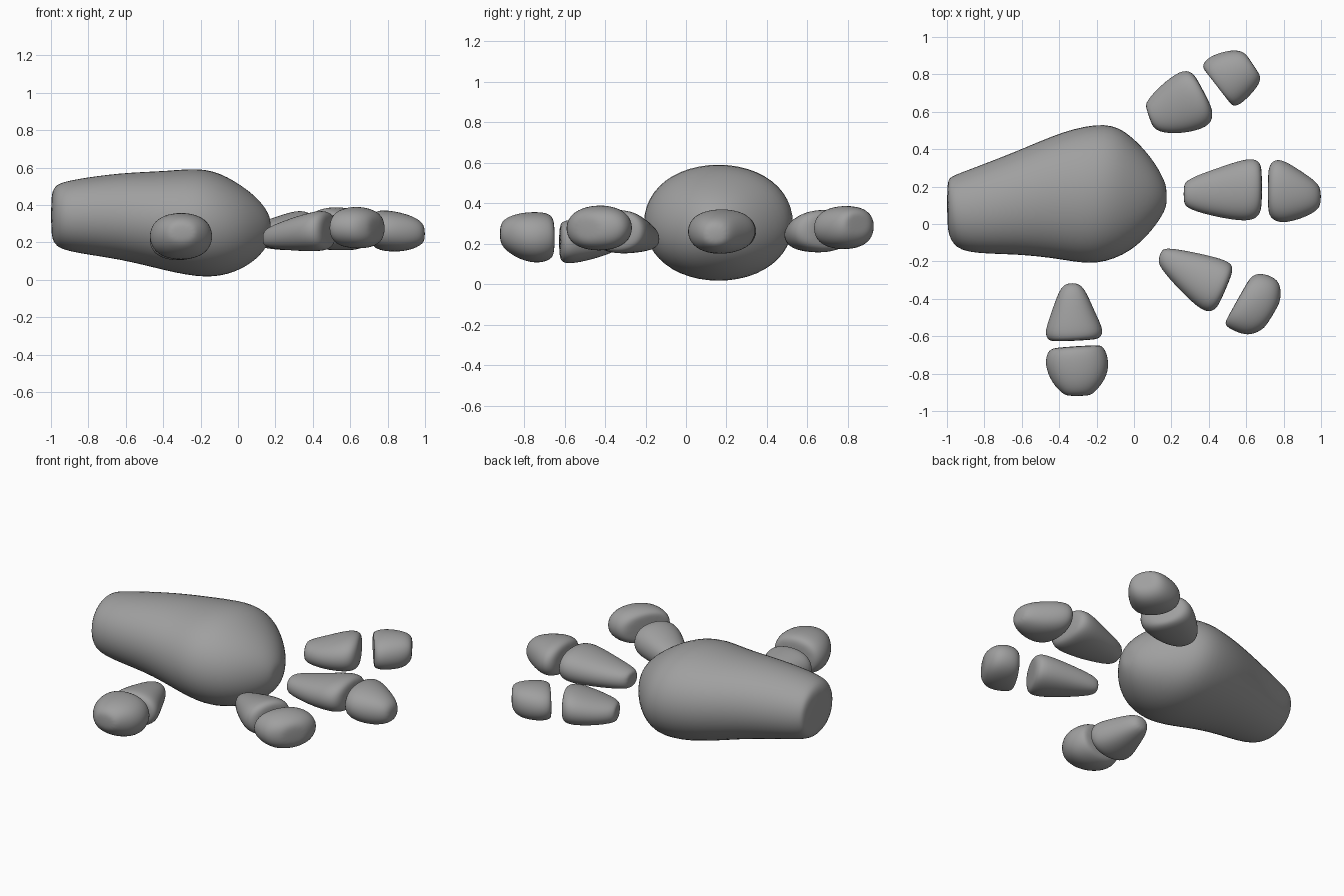
import bpy
import bmesh
import math
from mathutils import Vector

stone = bpy.data.materials.new("stone_grey")
stone.diffuse_color = (0.35, 0.35, 0.35, 1.0)

SIDES = 12


def loft(name, sections, power=2.25):
    """Rounded boulder lofted through sections: left xy, right xy, low z, high z."""
    bm = bmesh.new()
    rings = []
    for x1, y1, x2, y2, z0, z1 in sections:
        centre = Vector(((x1 + x2) / 2, (y1 + y2) / 2, (z0 + z1) / 2))
        side = Vector((x2 - x1, y2 - y1, 0)) * 0.52
        up = Vector((0, 0, (z1 - z0) * 0.52))
        ring = []
        for i in range(SIDES):
            a = math.tau * i / SIDES
            c, s = math.cos(a), math.sin(a)
            c = math.copysign(abs(c) ** (2 / power), c)
            s = math.copysign(abs(s) ** (2 / power), s)
            ring.append(bm.verts.new(centre + side * c + up * s))
        rings.append(ring)
    for a, b in zip(rings, rings[1:]):
        for i in range(SIDES):
            j = (i + 1) % SIDES
            bm.faces.new((a[i], a[j], b[j], b[i]))
    bm.faces.new(rings[0])
    bm.faces.new(rings[-1])
    bmesh.ops.recalc_face_normals(bm, faces=bm.faces)
    for f in bm.faces:
        f.smooth = True
    mesh = bpy.data.meshes.new(name)
    bm.to_mesh(mesh)
    bm.free()
    mesh.materials.append(stone)
    obj = bpy.data.objects.new(name, mesh)
    bpy.context.collection.objects.link(obj)
    mod = obj.modifiers.new("round", 'SUBSURF')
    mod.levels = mod.render_levels = 2
    return obj


# Forearm swelling into the palm
loft("forearm", [
    (-1.00, -0.02, -1.00, 0.22, 0.24, 0.45),
    (-0.98, -0.09, -0.985, 0.25, 0.19, 0.50),
    (-0.92, -0.16, -0.94, 0.27, 0.15, 0.53),
    (-0.62, -0.16, -0.62, 0.39, 0.11, 0.575),
    (-0.38, -0.19, -0.38, 0.50, 0.045, 0.58),
    (-0.20, -0.225, -0.14, 0.55, 0.005, 0.605),
    (-0.01, -0.15, -0.02, 0.48, 0.035, 0.53),
    (0.11, -0.02, 0.10, 0.35, 0.11, 0.44),
    (0.165, 0.07, 0.16, 0.24, 0.19, 0.36),
    (0.175, 0.11, 0.175, 0.19, 0.24, 0.31),
], power=2.1)

# Thumb
loft("thumb_base", [
    (-0.36, -0.315, -0.30, -0.315, 0.19, 0.25),
    (-0.40, -0.35, -0.26, -0.35, 0.16, 0.29),
    (-0.44, -0.47, -0.21, -0.47, 0.12, 0.31),
    (-0.48, -0.58, -0.16, -0.57, 0.10, 0.32),
    (-0.46, -0.62, -0.18, -0.61, 0.11, 0.31),
    (-0.43, -0.63, -0.22, -0.62, 0.14, 0.28),
])
loft("thumb_tip", [
    (-0.41, -0.66, -0.19, -0.645, 0.16, 0.30),
    (-0.46, -0.67, -0.16, -0.655, 0.12, 0.35),
    (-0.48, -0.75, -0.13, -0.74, 0.10, 0.36),
    (-0.44, -0.85, -0.15, -0.83, 0.13, 0.35),
    (-0.38, -0.91, -0.21, -0.90, 0.18, 0.32),
    (-0.35, -0.92, -0.24, -0.92, 0.22, 0.28),
])

# First finger
loft("first_finger_base", [
    (0.13, -0.19, 0.145, -0.14, 0.19, 0.25),
    (0.135, -0.23, 0.18, -0.125, 0.17, 0.28),
    (0.24, -0.35, 0.34, -0.155, 0.155, 0.33),
    (0.37, -0.475, 0.51, -0.195, 0.15, 0.375),
    (0.43, -0.465, 0.53, -0.235, 0.165, 0.36),
    (0.46, -0.42, 0.52, -0.28, 0.20, 0.33),
])
loft("first_finger_tip", [
    (0.50, -0.50, 0.60, -0.32, 0.21, 0.34),
    (0.48, -0.54, 0.64, -0.26, 0.18, 0.375),
    (0.53, -0.57, 0.72, -0.27, 0.165, 0.395),
    (0.61, -0.60, 0.785, -0.31, 0.17, 0.38),
    (0.68, -0.57, 0.785, -0.40, 0.20, 0.35),
    (0.71, -0.54, 0.77, -0.44, 0.24, 0.31),
])

# Middle finger
loft("middle_finger_base", [
    (0.265, 0.12, 0.265, 0.20, 0.20, 0.28),
    (0.28, 0.08, 0.28, 0.24, 0.18, 0.30),
    (0.45, 0.035, 0.45, 0.30, 0.16, 0.33),
    (0.61, 0.01, 0.61, 0.355, 0.155, 0.37),
    (0.67, 0.04, 0.67, 0.34, 0.17, 0.36),
    (0.685, 0.10, 0.685, 0.29, 0.20, 0.33),
])
loft("middle_finger_tip", [
    (0.715, 0.09, 0.715, 0.28, 0.20, 0.33),
    (0.725, 0.03, 0.73, 0.33, 0.17, 0.365),
    (0.79, 0.00, 0.78, 0.355, 0.15, 0.375),
    (0.90, 0.03, 0.89, 0.285, 0.15, 0.355),
    (0.98, 0.07, 0.97, 0.23, 0.18, 0.32),
    (1.00, 0.11, 1.00, 0.19, 0.21, 0.28),
])

# Outer finger
loft("outer_finger_base", [
    (0.09, 0.54, 0.065, 0.62, 0.20, 0.28),
    (0.12, 0.49, 0.06, 0.65, 0.18, 0.30),
    (0.25, 0.48, 0.14, 0.74, 0.16, 0.33),
    (0.40, 0.515, 0.25, 0.825, 0.155, 0.375),
    (0.425, 0.58, 0.31, 0.815, 0.17, 0.36),
    (0.41, 0.64, 0.34, 0.77, 0.20, 0.33),
])
loft("outer_finger_tip", [
    (0.49, 0.685, 0.40, 0.80, 0.21, 0.34),
    (0.525, 0.62, 0.355, 0.84, 0.185, 0.37),
    (0.58, 0.645, 0.40, 0.90, 0.17, 0.39),
    (0.66, 0.73, 0.53, 0.935, 0.18, 0.385),
    (0.68, 0.78, 0.59, 0.92, 0.23, 0.36),
    (0.665, 0.81, 0.615, 0.885, 0.27, 0.33),
])
